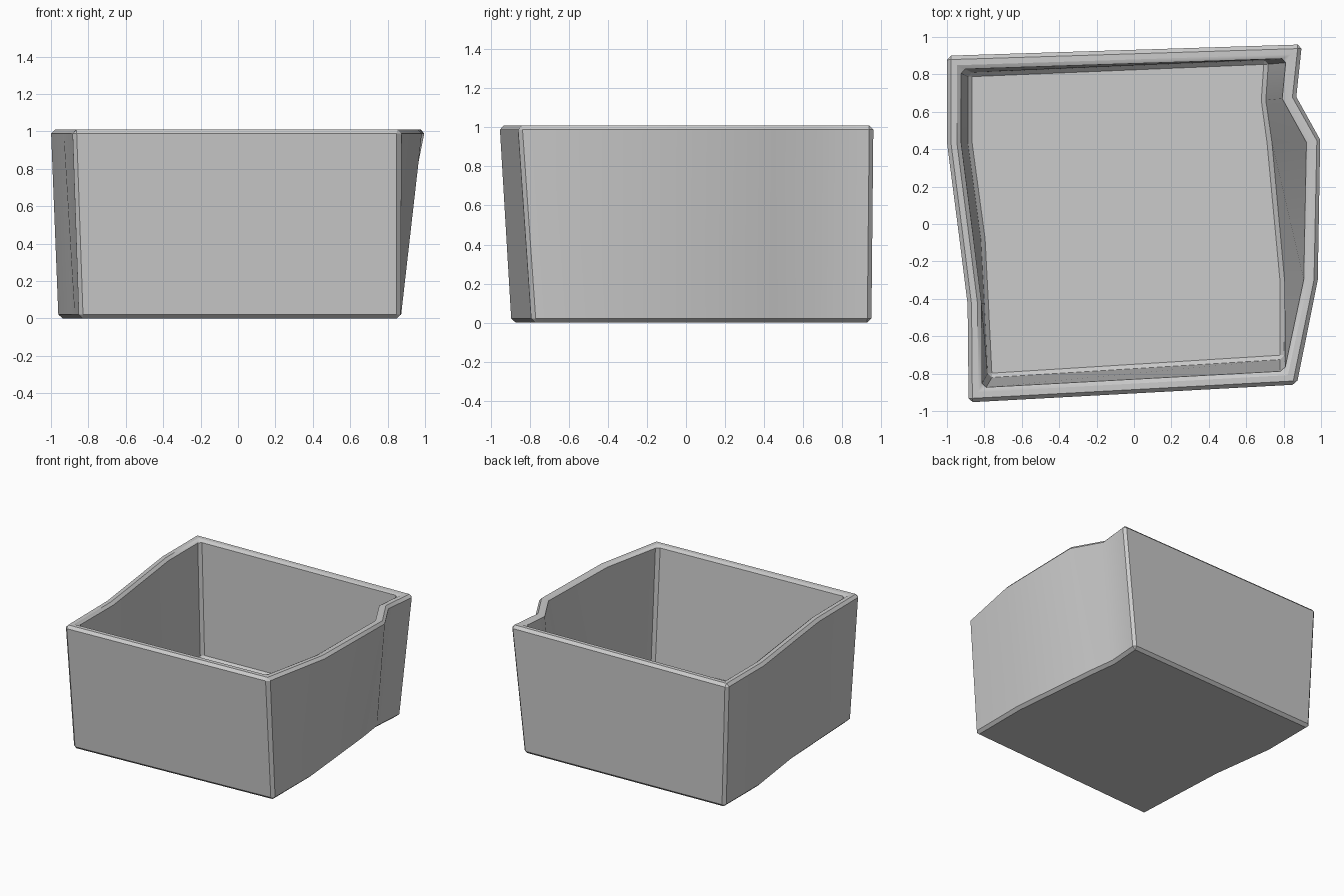
import bpy, bmesh, math

if "Cube" in bpy.data.objects:
    bpy.data.objects.remove(bpy.data.objects["Cube"])

HEIGHT = 1.01
# Matching outlines (clockwise from back left): slightly warped box
top = [(-1.0, .90), (.90, .96), (.87, .68), (1.0, .45), (.985, -.30),
       (.87, -.86), (-.885, -.955), (-.89, -.43), (-.933, -.09), (-1.0, .43)]
bottom = [(-.96, .88), (.79, .95), (.77, .67), (.797, .45), (.87, -.30),
          (.87, -.79), (-.85, -.895), (-.873, -.43), (-.89, -.09), (-.96, .43)]

# Open shell: walls plus floor
bm = bmesh.new()
lower = [bm.verts.new((x, y, 0)) for x, y in bottom]
upper = [bm.verts.new((x, y, HEIGHT)) for x, y in top]
n = len(top)
for i in range(n):
    j = (i + 1) % n
    bm.faces.new((lower[i], lower[j], upper[j], upper[i]))
bm.faces.new(lower)
bmesh.ops.recalc_face_normals(bm, faces=bm.faces)
bm.normal_update()
# Make sure the floor faces outward (down)
if min(bm.faces, key=lambda f: f.calc_center_median().z).normal.z > 0:
    bmesh.ops.reverse_faces(bm, faces=bm.faces)
mesh = bpy.data.meshes.new("open_box")
bm.to_mesh(mesh)
bm.free()
box = bpy.data.objects.new("open_box", mesh)
bpy.context.collection.objects.link(box)
bpy.context.view_layer.objects.active = box
box.select_set(True)

# Wall thickness and chamfered edges
solid = box.modifiers.new("thickness", 'SOLIDIFY')
solid.thickness = .075
solid.offset = -1
solid.use_even_offset = True
bevel = box.modifiers.new("chamfer", 'BEVEL')
bevel.width = .022
bevel.segments = 1
bevel.limit_method = 'ANGLE'
bevel.angle_limit = math.radians(50)
for m in ("thickness", "chamfer"):
    bpy.ops.object.modifier_apply(modifier=m)
# Level the rim and foot
for v in box.data.vertices:
    v.co.z = min(max(v.co.z, 0), HEIGHT)
bpy.ops.object.shade_smooth_by_angle(angle=math.radians(30))
